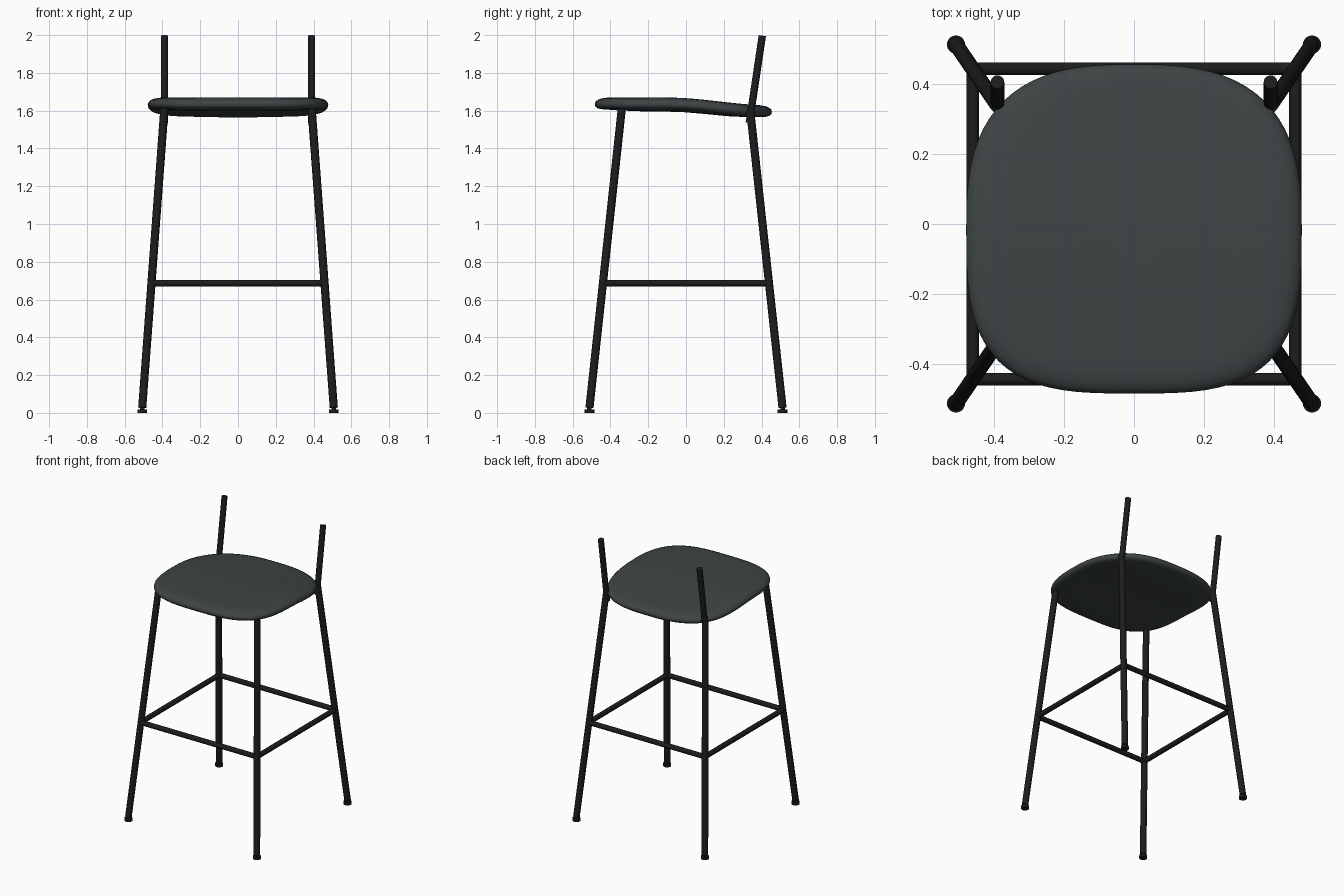
import bpy, bmesh, math
from mathutils import Vector

if "Cube" in bpy.data.objects:
    bpy.data.objects.remove(bpy.data.objects["Cube"])


def material(name, rgb):
    m = bpy.data.materials.new(name)
    m.diffuse_color = (*rgb, 1)
    m.use_nodes = True
    m.node_tree.nodes["Principled BSDF"].inputs["Base Color"].default_value = m.diffuse_color
    return m


black = material("black_metal", (0.012, 0.012, 0.012))
grey = material("seat_grey", (0.047, 0.057, 0.057))


def smooth(obj, mat, angle=40):
    obj.data.materials.append(mat)
    bpy.ops.object.select_all(action='DESELECT')
    obj.select_set(True)
    bpy.context.view_layer.objects.active = obj
    bpy.ops.object.shade_smooth_by_angle(angle=math.radians(angle))


def tube(name, a, b, r, sides=20):
    a, b = Vector(a), Vector(b)
    d = b - a
    bpy.ops.mesh.primitive_cylinder_add(vertices=sides, radius=r, depth=d.length,
                                        location=(a + b) / 2,
                                        rotation=d.to_track_quat('Z', 'Y').to_euler())
    obj = bpy.context.object
    obj.name = name
    smooth(obj, black)


# Splayed legs with glides; back posts on the rear pair
FOOT, TOP = (0.507, 0.511), (0.39, 0.34)
for sx, side in ((-1, "left"), (1, "right")):
    for sy, end in ((-1, "front"), (1, "back")):
        fx, fy = sx * FOOT[0], sy * FOOT[1]
        tube(f"{end}_{side}_leg", (fx, fy, 0.028),
             (sx * TOP[0], sy * TOP[1], 1.61 if sy < 0 else 1.6), 0.0215)
        tube(f"{end}_{side}_glide", (fx, fy, 0), (fx, fy, 0.019), 0.026)
        tube(f"{end}_{side}_glide_stem", (fx, fy, 0.015), (fx, fy, 0.035), 0.012)
    tube(f"{side}_back_post", (sx * 0.389, 0.335, 1.535), (sx * 0.389, 0.404, 1.997), 0.0195)

# Footrest frame
RX, RY, RZ = 0.459, 0.442, 0.687
for s, side, end in ((-1, "left", "front"), (1, "right", "back")):
    tube(f"{side}_footrest_rail", (s * RX, -RY, RZ), (s * RX, RY, RZ), 0.0175)
    tube(f"{end}_footrest_rail", (-RX, s * RY, RZ), (RX, s * RY, RZ), 0.0175)


# Cushioned seat: rounded-square rings, with the rear drooping
def seat_height(y):
    t = min(max((y + 0.1) / 0.54, 0), 1)
    return 1.637 - 0.041 * t * t * (3 - 2 * t)


def outline(i, n=72):
    a = 2 * math.pi * i / n
    c, s = math.cos(a), math.sin(a)
    e = 2 / (2.75 if s > 0 else 3.2)
    return (math.copysign(abs(c) ** e, c) * 0.478,
            math.copysign(abs(s) ** e, s) * 0.469)


N, CY = 72, -0.014
profile = [(0.2, 0.029), (0.4, 0.031), (0.6, 0.032), (0.75, 0.033), (0.86, 0.032),
           (0.93, 0.027), (0.97, 0.019), (0.993, 0.009), (1.0, -0.003), (0.993, -0.015),
           (0.97, -0.024), (0.93, -0.029), (0.75, -0.035), (0.5, -0.04), (0.2, -0.042)]
bm = bmesh.new()
rings = []
for s, dz in profile:
    ring = []
    for i in range(N):
        x, y = outline(i)
        y = y * s + CY
        ring.append(bm.verts.new((x * s, y, seat_height(y) + dz)))
    rings.append(ring)
for a, b in zip(rings, rings[1:]):
    for i in range(N):
        j = (i + 1) % N
        bm.faces.new((a[i], b[i], b[j], a[j]))
for ring, dz in ((rings[0], 0.029), (rings[-1], -0.042)):
    hub = bm.verts.new((0, CY, seat_height(CY) + dz))
    for i in range(N):
        bm.faces.new((hub, ring[i], ring[(i + 1) % N]))
bmesh.ops.recalc_face_normals(bm, faces=bm.faces)
mesh = bpy.data.meshes.new("seat")
bm.to_mesh(mesh)
bm.free()
seat = bpy.data.objects.new("seat", mesh)
bpy.context.collection.objects.link(seat)
smooth(seat, grey, 60)
